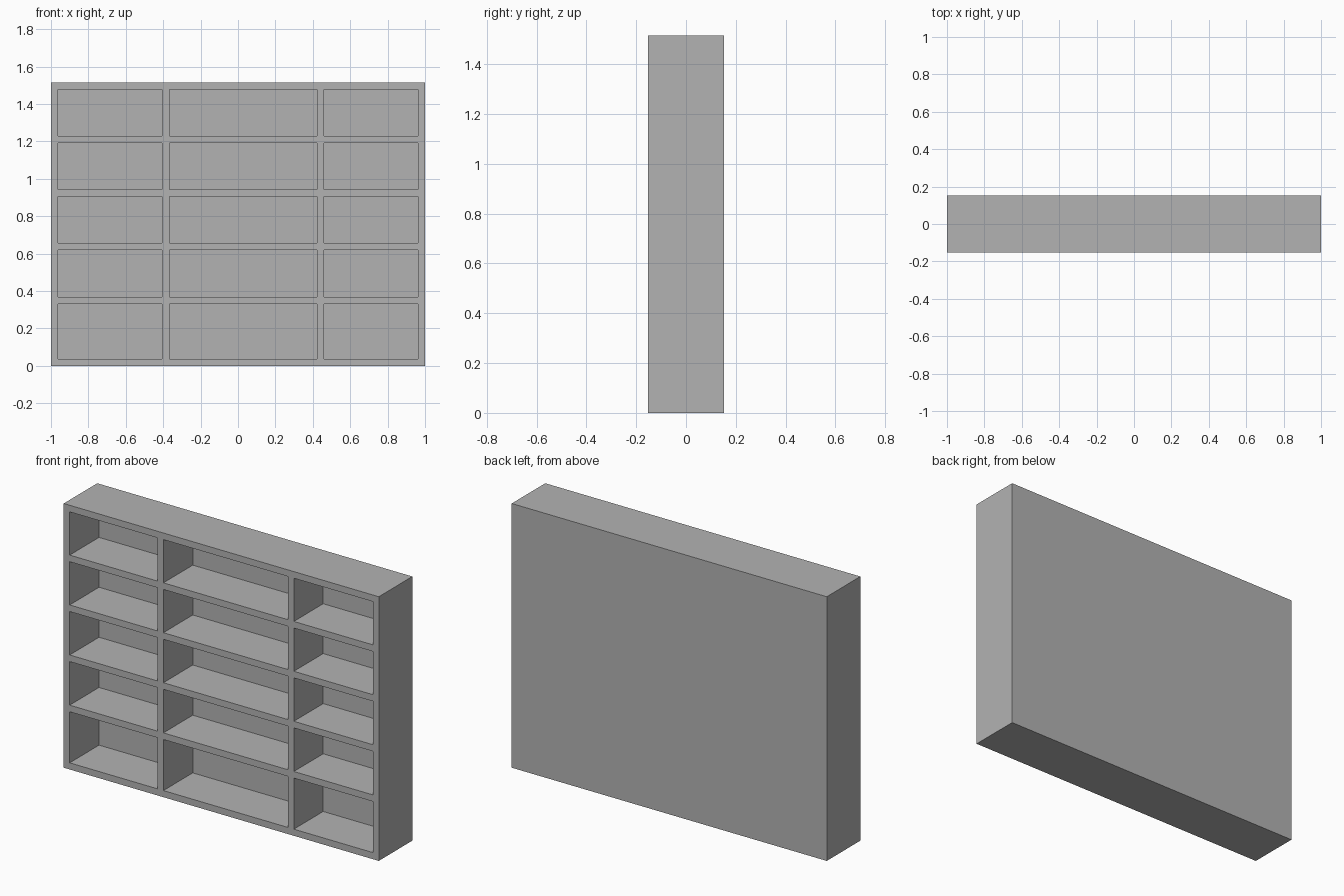
import bpy
import bmesh

if "Cube" in bpy.data.objects:
    bpy.data.objects.remove(bpy.data.objects["Cube"])

# Overall size and panel thickness
HALF_DEPTH = 0.152
BACK_PANEL = 0.038

# Board edges: odd gaps are openings, even gaps are boards
XS = [-1.0, -0.962, -0.405, -0.367, 0.423, 0.461, 0.962, 1.0]
ZS = [0.0, 0.038, 0.331, 0.369, 0.619, 0.657, 0.906, 0.944, 1.192, 1.23, 1.478, 1.516]

grey = bpy.data.materials.new("plain grey")
grey.diffuse_color = (0.45, 0.45, 0.45, 1.0)
grey.use_nodes = True
grey.node_tree.nodes["Principled BSDF"].inputs["Base Color"].default_value = grey.diffuse_color

bm = bmesh.new()

# Front sheet divided along the board edges
verts = [[bm.verts.new((x, -HALF_DEPTH, z)) for x in XS] for z in ZS]
openings = []
for j in range(len(ZS) - 1):
    for i in range(len(XS) - 1):
        face = bm.faces.new((verts[j][i], verts[j][i + 1],
                             verts[j + 1][i + 1], verts[j + 1][i]))
        if i % 2 and j % 2:
            openings.append(face)

# Solid case: extend the sheet to the back
result = bmesh.ops.extrude_face_region(bm, geom=bm.faces[:], use_keep_orig=True)
back = [g for g in result["geom"] if isinstance(g, bmesh.types.BMVert)]
bmesh.ops.translate(bm, vec=(0, 2 * HALF_DEPTH, 0), verts=back)

# Compartments: push each opening in, leaving the back panel
result = bmesh.ops.extrude_discrete_faces(bm, faces=openings)
inner = {v for f in result["faces"] for v in f.verts}
bmesh.ops.translate(bm, vec=(0, 2 * HALF_DEPTH - BACK_PANEL, 0), verts=list(inner))

bmesh.ops.recalc_face_normals(bm, faces=bm.faces[:])

mesh = bpy.data.meshes.new("shelf_unit")
bm.to_mesh(mesh)
bm.free()
mesh.materials.append(grey)
shelf_unit = bpy.data.objects.new("shelf_unit", mesh)
bpy.context.collection.objects.link(shelf_unit)
